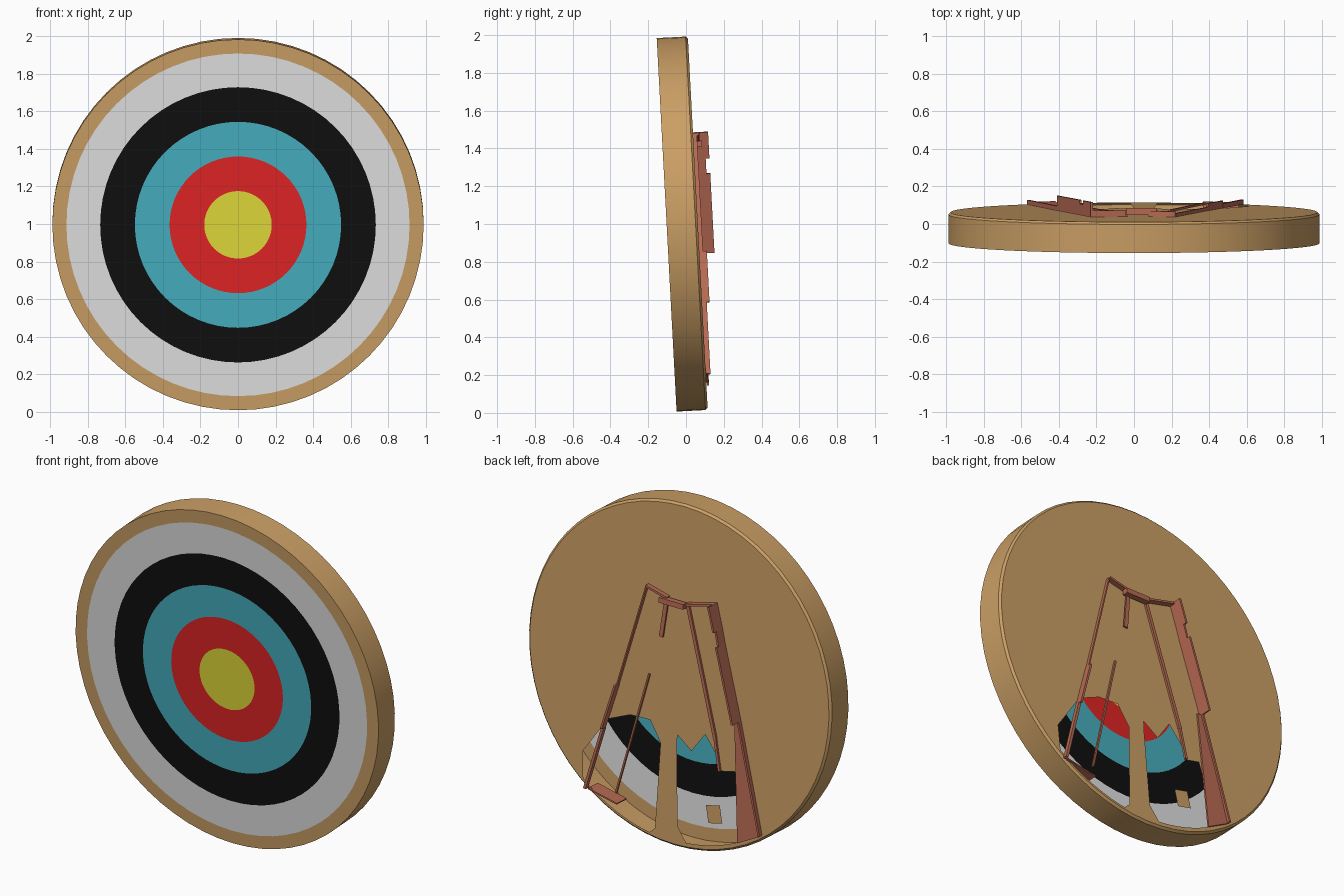
import bpy, bmesh, math
from mathutils import Matrix, Vector

cube = bpy.data.objects.get("Cube")
if cube:
    bpy.data.objects.remove(cube, do_unlink=True)


def material(name, r, g, b):
    lin = [(c / 255 / 12.92) if c < 11 else ((c / 255 + 0.055) / 1.055) ** 2.4 for c in (r, g, b)]
    m = bpy.data.materials.new(name)
    m.use_nodes = True
    m.diffuse_color = (*lin, 1)
    bsdf = m.node_tree.nodes["Principled BSDF"]
    bsdf.inputs["Base Color"].default_value = (*lin, 1)
    bsdf.inputs["Roughness"].default_value = 0.9
    return m


YELLOW = material("yellow", 226, 219, 58)
RED = material("red", 226, 37, 37)
BLUE = material("light blue", 70, 175, 191)
BLACK = material("black", 15, 15, 15)
WHITE = material("white", 225, 225, 225)
STRAW = material("straw tan", 203, 159, 101)
WOOD = material("red brown wood", 186, 107, 84)

R, HALF, SIDES = 0.99, 0.0825, 64
# Everything is built upright, then leaned back by this matrix
LEAN = Matrix.Translation((0, -0.02, 1.0)) @ Matrix.Rotation(math.radians(3.05), 4, "X")


def finish(name, bm, mats):
    mesh = bpy.data.meshes.new(name)
    bm.transform(LEAN)
    bm.to_mesh(mesh)
    bm.free()
    for m in mats:
        mesh.materials.append(m)
    ob = bpy.data.objects.new(name, mesh)
    bpy.context.collection.objects.link(ob)
    return ob


def ring(bm, r, y):
    return [bm.verts.new((r * math.cos(2 * math.pi * i / SIDES), y, r * math.sin(2 * math.pi * i / SIDES)))
            for i in range(SIDES)]


def bridge(bm, a, b, index):
    for i in range(SIDES):
        j = (i + 1) % SIDES
        bm.faces.new((a[i], a[j], b[j], b[i])).material_index = index


# Target face: coloured scoring rings, then the straw rim wall
bm = bmesh.new()
inner = ring(bm, 0.18, -HALF)
bm.faces.new(inner)
for index, r in enumerate((0.365, 0.55, 0.735, 0.915, R), 1):
    outer = ring(bm, r, -HALF)
    bridge(bm, inner, outer, index)
    inner = outer
back_edge = ring(bm, R, HALF - 0.012)
bridge(bm, inner, back_edge, 5)
bridge(bm, back_edge, ring(bm, R - 0.012, HALF), 5)
bmesh.ops.recalc_face_normals(bm, faces=bm.faces)
target = finish("target_disc", bm, (YELLOW, RED, BLUE, BLACK, WHITE, STRAW))
bpy.context.view_layer.objects.active = target
target.select_set(True)
bpy.ops.object.shade_smooth_by_angle(angle=math.radians(30))
target.select_set(False)


def arc(x0, x1, r, n=10):
    xs = [x0 + (x1 - x0) * i / n for i in range(n + 1)]
    return [(x, -math.sqrt(r * r - x * x)) for x in xs]


# Back sheet with two torn openings
left_hole = [(0.61, -0.60), (0.45, -0.37), (0.31, -0.31), (0.18, -0.305),
             (0.107, -0.42), (0.125, -0.92)] + arc(0.16, 0.60, 0.965)
right_hole = [(0, -0.41), (0, -0.345), (-0.095, -0.415), (-0.18, -0.295), (-0.27, -0.41),
              (-0.29, -0.48), (-0.38, -0.46), (-0.42, -0.6)] + arc(-0.5, -0.08, 0.955) + [(-0.02, -0.87)]
bm = bmesh.new()
loops = [ring(bm, R - 0.012, HALF)]
for outline in (left_hole, right_hole):
    loops.append([bm.verts.new((x, HALF, z)) for x, z in outline])
edges = [bm.edges.new((loop[i - 1], loop[i])) for loop in loops for i in range(len(loop))]
bmesh.ops.triangle_fill(bm, use_beauty=True, edges=edges, normal=(0, 1, 0))
# Loose scrap left inside the right opening
bm.faces.new([bm.verts.new((x, HALF, z)) for x, z in
              ((-0.2, -0.7), (-0.29, -0.68), (-0.31, -0.78), (-0.22, -0.8))])
bm.normal_update()
for f in bm.faces:
    if f.normal.y < 0:
        f.normal_flip()
finish("back_sheet", bm, (STRAW,))


def bar(name, a, b, width, near, far):
    """Flat bar from a to b (x, z), standing from near to far behind the back sheet."""
    a, b = Vector((a[0], 0, a[1])), Vector((b[0], 0, b[1]))
    d = b - a
    rot = Matrix.Rotation(-math.atan2(d.z, d.x), 4, "Y")
    place = Matrix.Translation((a + b) / 2 + Vector((0, HALF + (near + far) / 2, 0))) @ rot
    bm = bmesh.new()
    bmesh.ops.create_cube(bm, size=1, matrix=place @ Matrix.Diagonal((d.length, far - near, width, 1)))
    finish(name, bm, (WOOD,))


def slab(name, outline, near, far):
    """Flat board with an outline in x and z."""
    bm = bmesh.new()
    face = bm.faces.new([bm.verts.new((x, HALF + near, z)) for x, z in outline])
    ext = bmesh.ops.extrude_face_region(bm, geom=[face])
    verts = [v for v in ext["geom"] if isinstance(v, bmesh.types.BMVert)]
    bmesh.ops.translate(bm, verts=verts, vec=(0, far - near, 0))
    bmesh.ops.recalc_face_normals(bm, faces=bm.faces)
    finish(name, bm, (WOOD,))


# Left leg of the stand with its thin inner strip and foot
bar("left_leg_upper", (0.22, 0.47), (0.39, -0.15), 0.008, 0.0, 0.02)
bar("left_leg_middle", (0.39, -0.15), (0.47, -0.42), 0.012, 0.0, 0.04)
bar("left_leg_lower", (0.47, -0.42), (0.575, -0.80), 0.016, 0.0, 0.025)
bar("left_inner_strip", (0.19, -0.04), (0.38, -0.78), 0.01, 0.0, 0.012)
bar("left_foot_bar", (0.56, -0.80), (0.37, -0.84), 0.008, -0.08, 0.012)

# Top rail pieces and hanging tab
bar("top_rail_left", (0.22, 0.47), (0.08, 0.435), 0.012, 0.0, 0.03)
bar("top_rail_middle", (0.12, 0.42), (-0.04, 0.42), 0.03, 0.01, 0.045)
bar("hanging_tab", (0.09, 0.40), (0.115, 0.20), 0.025, 0.01, 0.02)
bar("top_rail_right", (-0.045, 0.43), (-0.23, 0.475), 0.012, 0.0, 0.035)

# Right leg of the stand with its inner strip and broad foot board
bar("right_inner_strip", (-0.045, 0.42), (-0.25, -0.30), 0.02, 0.0, 0.012)
bar("right_inner_strip_end", (-0.25, -0.30), (-0.285, -0.48), 0.015, 0.0, 0.012)
bar("right_leg_top", (-0.225, 0.48), (-0.265, 0.34), 0.012, 0.0, 0.08)
bar("right_leg_neck", (-0.265, 0.34), (-0.285, 0.26), 0.012, 0.0, 0.06)
bar("right_leg_panel", (-0.285, 0.26), (-0.405, -0.16), 0.012, 0.0, 0.08)
bar("right_leg_lower", (-0.405, -0.16), (-0.565, -0.78), 0.012, 0.0, 0.025)
slab("right_foot_board", [(-0.375, -0.16), (-0.41, -0.16), (-0.555, -0.79), (-0.42, -0.86)], 0.004, 0.014)
